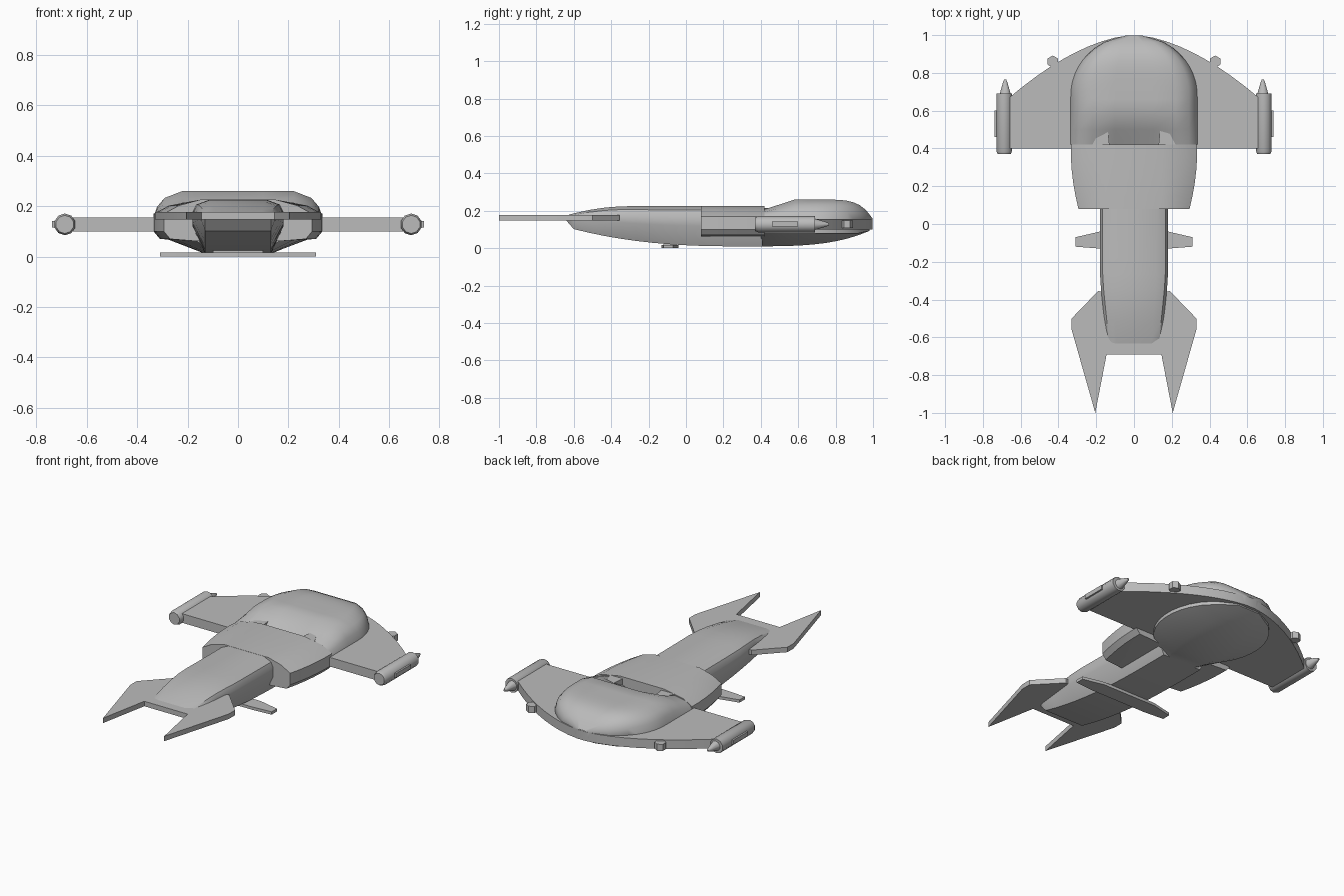
import bpy, bmesh
from math import cos, sin, pi, sqrt, radians

cube = bpy.data.objects.get("Cube")
if cube:
    bpy.data.objects.remove(cube, do_unlink=True)

GREY = (0.5, 0.5, 0.5, 1)
hull_grey = bpy.data.materials.new("hull grey")
hull_grey.use_nodes = True
hull_grey.diffuse_color = GREY
hull_grey.node_tree.nodes["Principled BSDF"].inputs["Base Color"].default_value = GREY


def loft(name, rings, sharp_angle=30):
    """Skin closed rings of equal length, cap both ends and make the object."""
    bm = bmesh.new()
    rows = [[bm.verts.new(point) for point in ring] for ring in rings]
    count = len(rows[0])
    for row, following in zip(rows, rows[1:]):
        for i in range(count):
            j = (i + 1) % count
            bm.faces.new((row[i], row[j], following[j], following[i]))
    bm.faces.new(rows[0])
    bm.faces.new(rows[-1])
    bmesh.ops.recalc_face_normals(bm, faces=bm.faces)
    mesh = bpy.data.meshes.new(name)
    bm.to_mesh(mesh)
    bm.free()
    mesh.materials.append(hull_grey)
    mesh.shade_smooth()
    mesh.set_sharp_from_angle(angle=radians(sharp_angle))
    bpy.context.collection.objects.link(bpy.data.objects.new(name, mesh))


def spread(start, end, steps):
    """Evenly spaced stations including both ends."""
    return [start + (end - start) * i / steps for i in range(steps + 1)]


def both_sides(half):
    """Close a half outline by mirroring it across the centre line."""
    return half + [(-x, other) for x, other in reversed(half)]


def cross_section(y, half):
    return [(x, y, z) for x, z in both_sides(half)]


def plate(name, outline, bottom, top):
    """Flat slab from a plan outline."""
    loft(name, [[(x, y, z) for x, y in outline] for z in (bottom, top)])


def polygon(x, y, radius, sides):
    """Corner points of a regular polygon with flat sides facing the axes."""
    angles = [(i + 0.5) * 2 * pi / sides for i in range(sides)]
    return [(x + radius * cos(a), y + radius * sin(a)) for a in angles]


# Curves shared by the hull and the head
def keel(y):
    """Height of the underside, lowest below the shoulders."""
    reach = y - 0.3
    if reach < 0:
        return 0.01 + 0.12 * abs(reach) ** 2.5
    return 0.01 + 0.33 * reach ** 3.6


def hull_ring(y, lift=0):
    taper = max(0, -0.3 - y)
    roof = 0.225 - 0.43 * taper ** 2
    floor = keel(y) + lift
    width = 0.18 - taper / 9
    middle = (roof + floor) / 2
    return cross_section(y, [
        (width * 0.65, roof), (width * 0.92, roof * 0.8 + middle * 0.2),
        (width, roof * 0.5 + middle * 0.5),
        (width, middle), (0.13, floor)])


# Long main hull with a tucked tail end
loft("main_hull", [hull_ring(-0.64, lift=0.035)]
     + [hull_ring(y) for y in spread(-0.6, 0.41, 12)])


# Head dome, scooped out at the rear and elliptical at the nose
def dome_ring(y):
    nose = max(0, (y - 0.68) / 0.32)
    scoop = min(1, (y - 0.42) / 0.16)
    width = 0.335 * sqrt(1 - nose ** 2)
    height = 0.105 * (1 - nose ** 5)
    rim = 0.155
    shoulder = height * (1 + scoop) / 2
    return cross_section(y, [
        (width * 0.3, rim + height * (0.1 + 0.9 * scoop)),
        (width * 0.66, rim + shoulder),
        (width * 0.87, rim + shoulder * 0.74),
        (width * 0.96, rim + shoulder * 0.4),
        (width, rim), (width * 0.9, 0.12)])


loft("head_dome", [dome_ring(y) for y in spread(0.421, 0.58, 2) + spread(0.66, 0.997, 10)], 35)


# Rounded underside of the head
def chin_ring(y):
    width = 0.31 * sqrt(1 - ((y - 0.66) / 0.33) ** 2)
    floor = min(keel(y), 0.095)
    return cross_section(y, [
        (width, 0.13), (width, max(floor, 0.08)), (width * 0.45, floor)])


loft("head_underside", [chin_ring(y) for y in spread(0.4, 0.98, 10)])


# Shoulder block across the neck, narrowing towards the tail
def shoulder_ring(y):
    width = 0.335 - 0.4 * (0.4 - y) ** 2
    return cross_section(y, [
        (0.15, 0.226), (width - 0.06, 0.203), (width, 0.17),
        (width, 0.1), (width - 0.025, 0.07), (0.17, 0.062)])


loft("shoulder_block", [shoulder_ring(y) for y in spread(0.08, 0.42, 5)], 25)

# Wing slab whose curved rim runs round the nose
leading_edge = [(x, 1 - 0.67 * x ** 1.7) for x in spread(0.66, 0.03, 9)]
plate("wing", both_sides([(0.66, 0.4)] + leading_edge), 0.1, 0.155)

# Forked tail
plate("tail_fork", both_sides([
    (0.15, -0.36), (0.19, -0.355), (0.33, -0.5), (0.33, -0.56),
    (0.205, -1), (0.145, -0.69)]), 0.147, 0.177)

# Thin blade crossing under the hull, with its mount
plate("belly_fin", both_sides([
    (0.18, -0.04), (0.31, -0.07), (0.31, -0.12), (0.18, -0.13)]), 0, 0.017)
plate("belly_fin_mount", both_sides([(0.1, -0.05), (0.1, -0.12)]), 0.01, 0.05)


# Round pod part along y
def barrel(name, x, stations):
    loft(name, [[(px, y, pz) for px, pz in polygon(x, 0.128, radius, 10)]
                for y, radius in stations], 40)


# Parts paired on both sides
for label, side in (("left", 1), ("right", -1)):
    pod_x = side * 0.687
    barrel(label + "_wing_pod", pod_x, [(0.37, 0.036), (0.385, 0.043), (0.69, 0.043)])
    barrel(label + "_pod_nose", pod_x - side * 0.005, [(0.68, 0.033), (0.745, 0.014), (0.765, 0.006)])

    # Strip on the outer face of the pod
    inner, outer = pod_x, side * 0.738
    plate(label + "_pod_strip",
          [(inner, 0.46), (outer, 0.46), (outer, 0.6), (inner, 0.6)], 0.116, 0.142)

    # Six-sided lamp on the leading edge
    plate(label + "_edge_lamp", polygon(side * 0.43, 0.86, 0.032, 6), 0.108, 0.148)

    # Wedge beside the scoop behind the dome
    wedge = [(0.13, 0.42), (0.14, 0.515), (0.17, 0.515), (0.22, 0.42)]
    plate(label + "_scoop_wedge", [(side * x, y) for x, y in wedge], 0.15, 0.215)
